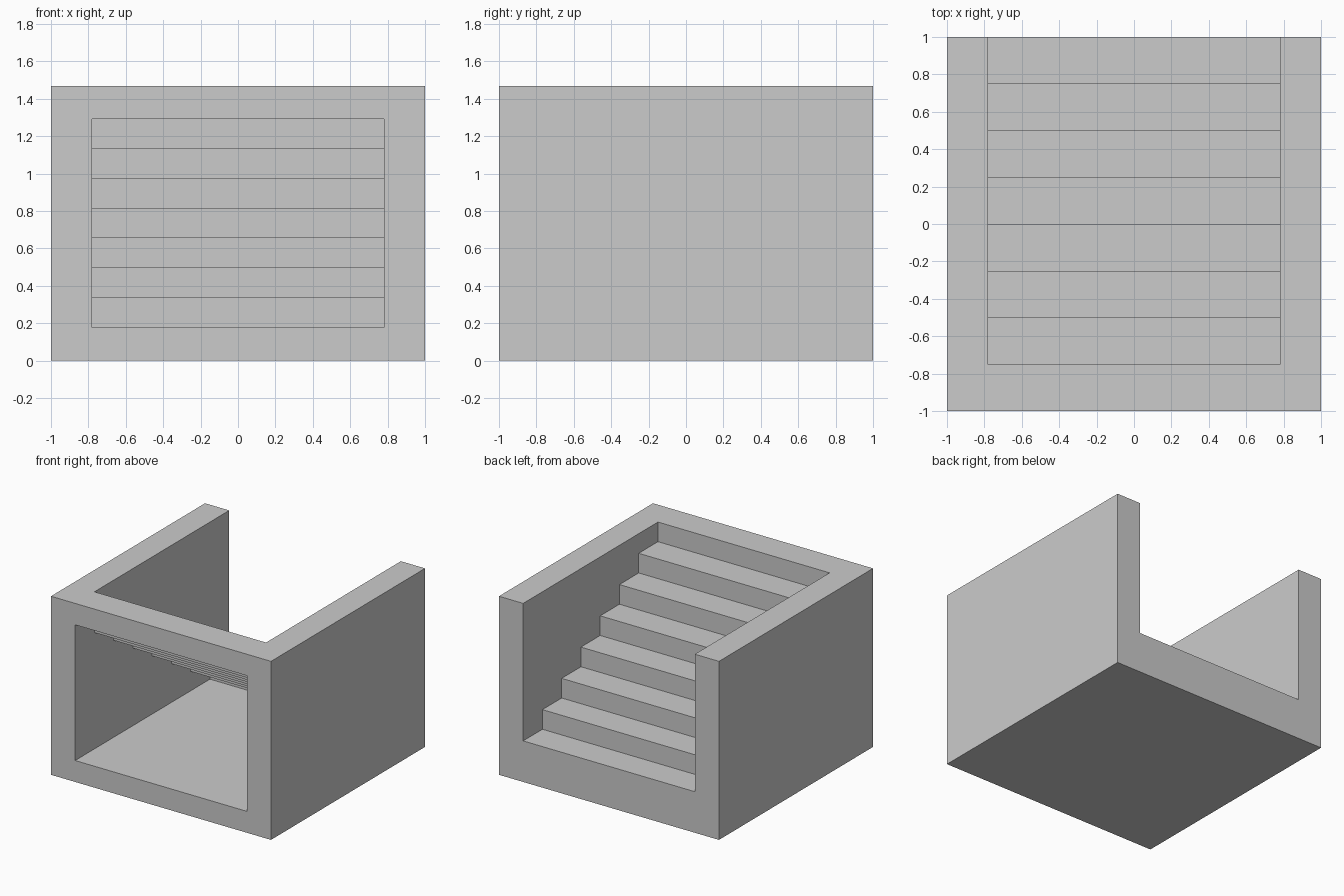
import bpy, bmesh

if "Cube" in bpy.data.objects:
    bpy.data.objects.remove(bpy.data.objects["Cube"])

HEIGHT, FLOOR, INNER = 1.467, 0.176, 0.78   # block height, floor thickness, half width inside
STEPS, RUN = 8, 0.25
RISE = (HEIGHT - FLOOR) / STEPS
UNDER_RISE = 0.1593                         # the underside climbs slightly slower than the treads


def extrude_profile(name, points, half_width):
    """Closed (y, z) profile extruded along x, centred on x = 0."""
    bm = bmesh.new()
    face = bm.faces.new([bm.verts.new((-half_width, y, z)) for y, z in points])
    result = bmesh.ops.extrude_face_region(bm, geom=[face])
    moved = [v for v in result["geom"] if isinstance(v, bmesh.types.BMVert)]
    bmesh.ops.translate(bm, verts=moved, vec=(2 * half_width, 0, 0))
    bmesh.ops.recalc_face_normals(bm, faces=bm.faces)
    mesh = bpy.data.meshes.new(name)
    bm.to_mesh(mesh)
    bm.free()
    obj = bpy.data.objects.new(name, mesh)
    bpy.context.collection.objects.link(obj)
    return obj


def stair_line(start, rise):
    """Riser points climbing from the back towards the front."""
    points = []
    for i in range(STEPS - 1):
        y = 1 - RUN * (i + 1)
        points += [(y, start + rise * i), (y, start + rise * (i + 1))]
    return points


# Solid block
block = extrude_profile("staircase_block", [(-1, 0), (1, 0), (1, HEIGHT), (-1, HEIGHT)], 1)

# Space above the treads, open at the top and back
first_tread = FLOOR + RISE
treads = stair_line(first_tread, RISE)
treads[-1] = (treads[-1][0], HEIGHT + 0.2)
above = extrude_profile("above_stairs_cutter",
                        [(1.2, first_tread)] + treads + [(1.2, HEIGHT + 0.2)], INNER)

# Hollow below the stairs, open at the front
soffit = stair_line(FLOOR, UNDER_RISE)
below = extrude_profile("below_stairs_cutter",
                        [(-1.2, FLOOR)] + soffit + [(-1.2, soffit[-1][1])], INNER)

# Carve both spaces out of the block
bpy.context.view_layer.objects.active = block
for cutter in (above, below):
    mod = block.modifiers.new(cutter.name, 'BOOLEAN')
    mod.operation = 'DIFFERENCE'
    mod.solver = 'EXACT'
    mod.object = cutter
    bpy.ops.object.modifier_apply(modifier=mod.name)
    bpy.data.objects.remove(cutter)
